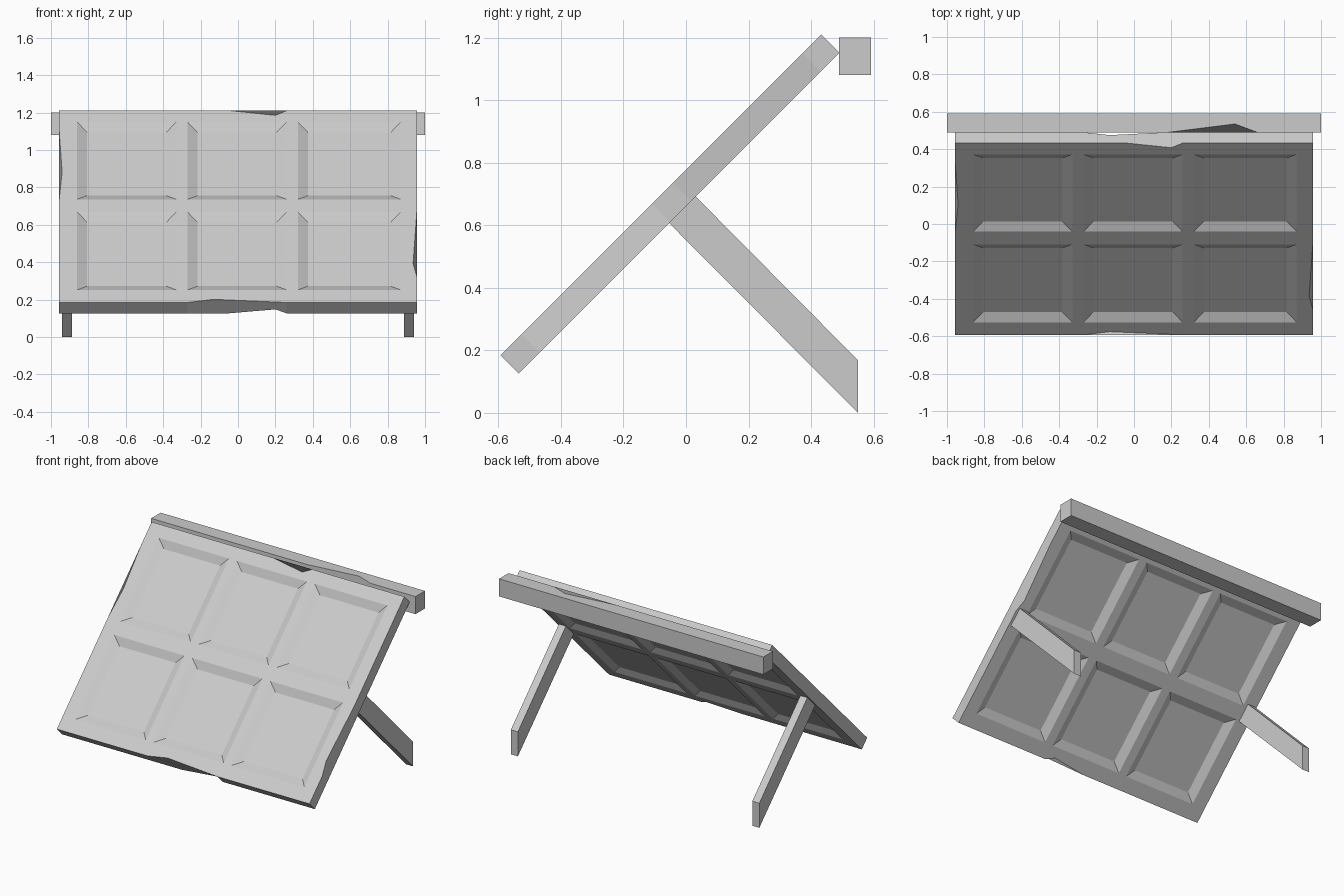
import bpy, bmesh, math
from mathutils import Vector

if "Cube" in bpy.data.objects:
    bpy.data.objects.remove(bpy.data.objects["Cube"])

W, L, T = 0.956, 0.725, 0.041   # panel half width, half length, half thickness


def finish(bm, name):
    bmesh.ops.recalc_face_normals(bm, faces=bm.faces)
    me = bpy.data.meshes.new(name)
    bm.to_mesh(me)
    bm.free()
    ob = bpy.data.objects.new(name, me)
    bpy.context.collection.objects.link(ob)
    return ob


def box(bm, lo, hi):
    verts = bmesh.ops.create_cube(bm, size=1)["verts"]
    for v in verts:
        v.co = [hi[i] if v.co[i] > 0 else lo[i] for i in range(3)]


def point_on_edge(bm, p):
    """Return the vertex at p, splitting the edge that passes through it."""
    p = Vector(p)
    for v in bm.verts:
        if (v.co - p).length < 1e-4:
            return v
    for e in bm.edges:
        a, b = e.verts[0], e.verts[1]
        la, lb = (p - a.co).length, (p - b.co).length
        if la + lb - e.calc_length() < 1e-5:
            v = bmesh.utils.edge_split(e, a, la / (la + lb))[1]
            v.co = p
            return v


def chip(bm, start, low, end, offset):
    """Knock a dent into a straight edge."""
    point_on_edge(bm, start)
    point_on_edge(bm, end)
    v = point_on_edge(bm, low)
    v.co += Vector(offset)


# Tilted panel with six recessed fields on both sides
bm = bmesh.new()
box(bm, (-W, -L, -T), (W, L, T))
for axis, cuts in ((0, (-.86, -.33, -.27, .26, .32, .87)), (1, (-.63, -.04, .055, .64))):
    no = Vector((axis == 0, axis == 1, 0))
    for c in cuts:
        bmesh.ops.bisect_plane(bm, geom=bm.verts[:] + bm.edges[:] + bm.faces[:],
                               plane_co=no * c, plane_no=no)
bm.normal_update()
fields = [f for f in bm.faces if abs(f.normal.z) > 0.9 and f.calc_area() > 0.2]
bmesh.ops.inset_individual(bm, faces=fields, thickness=0.053, depth=-0.025,
                           use_even_offset=True)

# Worn dents along the panel border
chip(bm, (-.04, L, T), (.2, L, T), (.26, L, T), (0, -.035, 0))
chip(bm, (-.27, L, -T), (-.13, L, -T), (.18, L, -T), (0, -.022, 0))
chip(bm, (-.27, -L, T), (-.13, -L, T), (.26, -L, T), (0, .024, 0))
chip(bm, (-.05, -L, -T), (.2, -L, -T), (.26, -L, -T), (0, .03, 0))
chip(bm, (W, -.53, T), (W, -.43, T), (W, -.04, T), (-.02, 0, 0))
chip(bm, (W, .055, -T), (W, .13, -T), (W, .5, -T), (-.02, 0, 0))
chip(bm, (-W, .055, T), (-W, .26, T), (-W, .57, T), (.016, 0, 0))
panel = finish(bm, "panel")
panel.rotation_euler.x = math.radians(45)
panel.location = (0, -.051, .668)

# Beam behind the top edge, with one chipped corner
bm = bmesh.new()
box(bm, (-1, .49, 1.08), (1, .592, 1.2))
chip(bm, (.18, .49, 1.2), (.54, .49, 1.2), (.66, .49, 1.2), (0, .045, 0))
finish(bm, "top_beam")

# Slanted support legs, cut upright at the foot
for side, name in ((-1, "left_leg"), (1, "right_leg")):
    bm = bmesh.new()
    profile = ((-.055, .608), (.03, .693), (.55, .168), (.55, 0))
    face = bm.faces.new([bm.verts.new((side * .887, y, z)) for y, z in profile])
    ext = bmesh.ops.extrude_face_region(bm, geom=[face])["geom"]
    bmesh.ops.translate(bm, vec=(side * .053, 0, 0),
                        verts=[g for g in ext if isinstance(g, bmesh.types.BMVert)])
    finish(bm, name)
